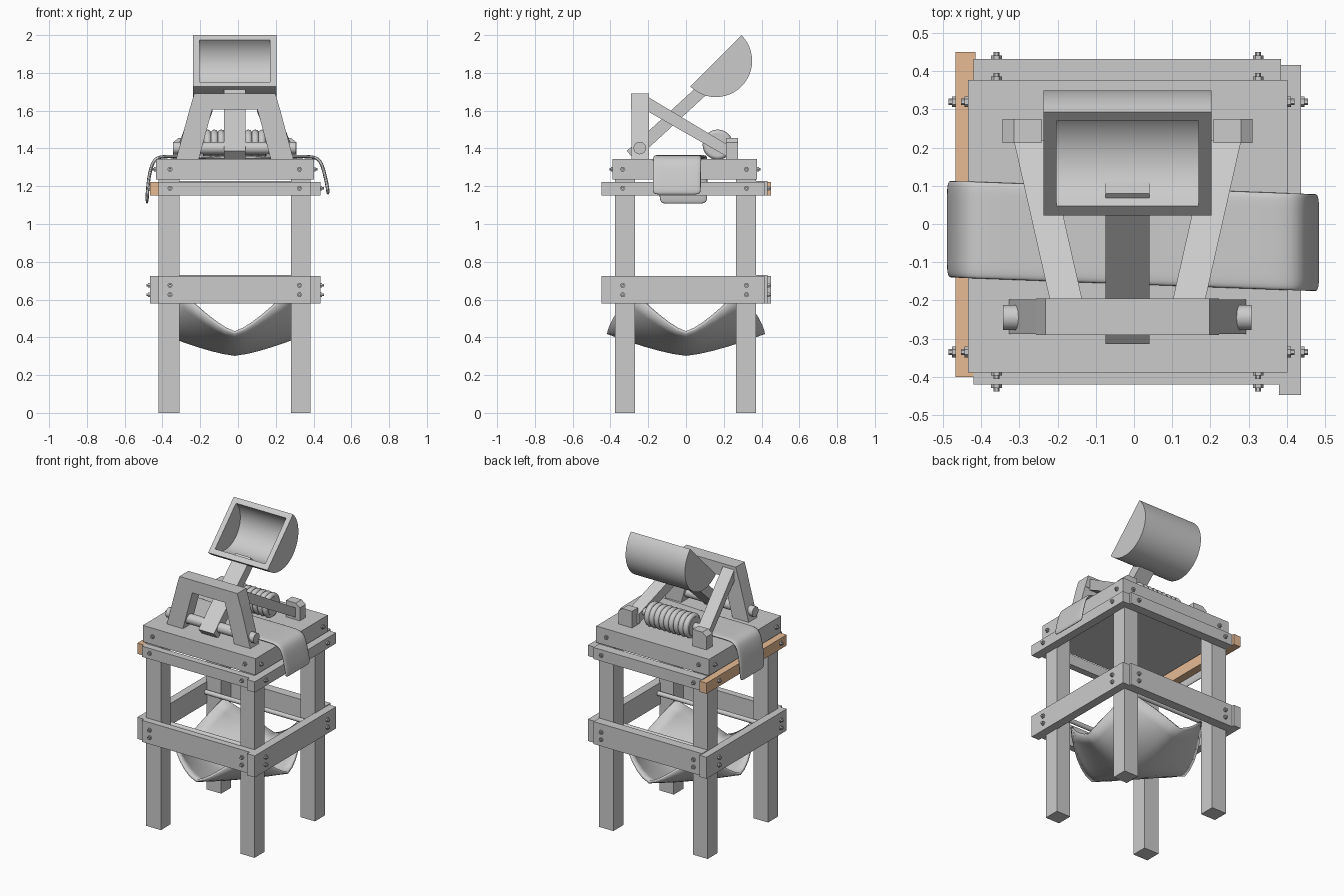
import bpy, bmesh, math
from mathutils import Vector

if "Cube" in bpy.data.objects:
    bpy.data.objects.remove(bpy.data.objects["Cube"])

CX = -0.017  # the whole frame sits slightly left of centre


def make(name, verts, faces, smooth=False):
    me = bpy.data.meshes.new(name)
    me.from_pydata([tuple(v) for v in verts], [], faces)
    bm = bmesh.new()
    bm.from_mesh(me)
    bmesh.ops.recalc_face_normals(bm, faces=bm.faces)
    bm.to_mesh(me)
    bm.free()
    ob = bpy.data.objects.new(name, me)
    bpy.context.collection.objects.link(ob)
    if smooth:
        smooth_angle(ob)
    return ob


def smooth_angle(ob):
    bpy.ops.object.select_all(action='DESELECT')
    ob.select_set(True)
    bpy.context.view_layer.objects.active = ob
    bpy.ops.object.shade_smooth_by_angle(angle=math.radians(35))


def loft(name, a, b, smooth=False):
    n = len(a)
    faces = [tuple(range(n)), tuple(range(2 * n - 1, n - 1, -1))]
    faces += [(i, (i + 1) % n, n + (i + 1) % n, n + i) for i in range(n)]
    return make(name, list(a) + list(b), faces, smooth)


def prism(name, pts, axis, lo, hi, smooth=False):
    # extrude a 2D profile: (y,z) along x or (x,z) along y
    put = (lambda p, t: (t, p[0], p[1])) if axis == 'x' else (lambda p, t: (p[0], t, p[1]))
    return loft(name, [put(p, lo) for p in pts], [put(p, hi) for p in pts], smooth)


def box(name, x0, x1, y0, y1, z0, z1):
    return prism(name, [(x0, z0), (x1, z0), (x1, z1), (x0, z1)], 'y', y0, y1)


def disc(name, c, r, axis, lo, hi, n=32):
    pts = [(c[0] + r * math.cos(2 * math.pi * i / n), c[1] + r * math.sin(2 * math.pi * i / n)) for i in range(n)]
    return prism(name, pts, axis, lo, hi, n > 8)


# four legs
for x0, x1, sx in ((-0.42, -0.31, "left"), (0.28, 0.385, "right")):
    for y0, y1, sy in ((-0.375, -0.27, "front"), (0.265, 0.37, "back")):
        box(f"{sy}_{sx}_leg", x0, x1, y0, y1, 0, 1.235)

# two tiers of rails, the upper left one in brown
for tier, z0, z1 in (("lower", 0.58, 0.725), ("upper", 1.15, 1.222)):
    box(f"{tier}_front_rail", -0.42, 0.38, -0.42, -0.375, z0, z1)
    box(f"{tier}_back_rail", -0.42, 0.385, 0.37, 0.432, z0, z1 + 0.005)
    box(f"{tier}_right_rail", 0.38, 0.437, -0.447, 0.416, z0, z1)
    left = box(f"{tier}_left_rail", -0.467, -0.415, -0.40, 0.45, z0, z1)
wood = bpy.data.materials.new("brown_wood")
wood.diffuse_color = (0.8, 0.5, 0.3, 1)
wood.use_nodes = True
wood.node_tree.nodes["Principled BSDF"].inputs["Base Color"].default_value = wood.diffuse_color
left.data.materials.append(wood)

# platform
box("platform", -0.435, 0.402, -0.388, 0.377, 1.235, 1.345)

# bolts: washer-like head plus smaller tip
for rows, fx0, fx1, fy0, fy1 in (((0.625, 0.675), -0.467, 0.437, -0.42, 0.432),
                                 ((1.19,), -0.467, 0.437, -0.42, 0.432),
                                 ((1.29,), -0.435, 0.402, -0.388, 0.377)):
    for z in rows:
        for r, d in ((0.014, 0.009), (0.008, 0.018)):
            for x in (-0.36, 0.325):
                disc("bolt", (x, z), r, 'y', fy0 - d, fy0, 6)
                disc("bolt", (x, z), r, 'y', fy1, fy1 + d, 6)
            for y in (-0.335, 0.32):
                disc("bolt", (y, z), r, 'x', fx0 - d, fx0, 6)
                disc("bolt", (y, z), r, 'x', fx1, fx1 + d, 6)

# rods holding the sling
for y in (-0.25, 0.25):
    disc("sling_rod", (y, 0.66), 0.015, 'x', -0.42, 0.385, 16)

# hanging cloth sling
N = 12
vs = []
for j in range(N + 1):
    for i in range(N + 1):
        u, v = 2 * i / N - 1, 2 * j / N - 1
        a, b = abs(u) ** 1.35, abs(v) ** 1.35
        vs.append((CX + u * (0.385 - 0.105 * v * v), v * (0.415 - 0.14 * u * u),
                   0.31 + 0.115 * (a + b) + 0.10 * a * b))
fs = [(j * (N + 1) + i, j * (N + 1) + i + 1, (j + 1) * (N + 1) + i + 1, (j + 1) * (N + 1) + i)
      for j in range(N) for i in range(N)]
sling = make("cloth_sling", vs, fs, True)
m = sling.modifiers.new("thickness", 'SOLIDIFY')
m.thickness, m.offset = 0.016, 0

# A-shaped upright frame
for s, side in ((-1, "left"), (1, "right")):
    prism(f"{side}_upright", [(CX + s * x, z) for x, z in
          ((0.31, 1.345), (0.19, 1.345), (0.12, 1.605), (0.24, 1.605))], 'y', -0.288, -0.197)
    # sloping brace and its foot block
    def quad(xi, xo, y, z0, z1):
        return [(CX + s * xi, y, z0), (CX + s * xo, y, z0), (CX + s * xo, y, z1), (CX + s * xi, y, z1)]
    loft(f"{side}_brace", quad(0.118, 0.203, -0.20, 1.595, 1.672), quad(0.213, 0.298, 0.22, 1.355, 1.42))
    prism(f"{side}_brace_block", [(CX + s * x, z) for x, z in
          ((0.225, 1.345), (0.327, 1.345), (0.327, 1.432), (0.297, 1.456), (0.225, 1.456))], 'y', 0.212, 0.275)
prism("top_crossbeam", [(CX - 0.24, 1.605), (CX + 0.24, 1.605), (CX + 0.215, 1.69), (CX - 0.215, 1.69)],
      'y', -0.29, -0.195)
disc("pivot_axle", (-0.245, 1.402), 0.033, 'x', -0.343, 0.308)

# throwing arm
prism("throwing_arm", [(-0.314, 1.386), (-0.268, 1.338), (0.125, 1.70), (0.08, 1.747)], 'x', -0.074, 0.04)

# half-round scoop: open shell plus two end walls
def arc(r, n=24):
    return [(0.158 + r * math.cos(math.radians(45 - 180 * i / n)),
             1.864 + r * math.sin(math.radians(45 - 180 * i / n))) for i in range(n + 1)]
X0, X1, T = -0.237, 0.203, 0.034
outer, inner = arc(0.192), arc(0.157)
n = len(outer)
verts, faces = [], []
for pts, x in ((outer, X0), (outer, X1), (inner, X0 + T), (inner, X1 - T)):
    verts += [(x, y, z) for y, z in pts]
for i in range(n - 1):
    faces += [(i, i + 1, n + i + 1, n + i), (2 * n + i, 3 * n + i, 3 * n + i + 1, 2 * n + i + 1)]
faces += [tuple(range(k * n, (k + 1) * n)) for k in range(4)]
faces += [(0, n, 3 * n, 2 * n), (n - 1, 2 * n - 1, 4 * n - 1, 3 * n - 1),
          (0, n - 1, 3 * n - 1, 2 * n), (n, 2 * n - 1, 4 * n - 1, 3 * n)]
make("scoop", verts, faces, True)

# rope spool behind the arm
Y, Z = 0.168, 1.420
disc("spool_core", (Y, Z), 0.062, 'x', -0.185, 0.150)
disc("spool_axle", (Y, Z), 0.025, 'x', -0.26, 0.226)
for k in range(9):
    bpy.ops.mesh.primitive_torus_add(location=(-0.017 + (k - 4) * 0.036, Y, Z), rotation=(0, math.pi / 2, 0),
                                     major_radius=0.060, minor_radius=0.020,
                                     major_segments=32, minor_segments=12)
    bpy.context.object.name = "rope_turn"
    smooth_angle(bpy.context.object)

# blanket draped across the platform
path = [(-0.482, 1.105), (-0.48, 1.17), (-0.472, 1.25), (-0.455, 1.32), (-0.43, 1.356), (-0.36, 1.358),
        (-0.15, 1.352), (0.15, 1.352), (0.34, 1.358), (0.415, 1.356), (0.445, 1.32), (0.462, 1.25),
        (0.475, 1.19), (0.477, 1.155)]
M = 5
vs = []
for k, (x, z) in enumerate(path):
    t = (x + 0.48) / 0.96
    y0, y1 = -0.142 - 0.036 * t, 0.115 - 0.035 * t
    for j in range(M + 1):
        vs.append((x, y0 + (y1 - y0) * j / M, z))
fs = [(k * (M + 1) + j, k * (M + 1) + j + 1, (k + 1) * (M + 1) + j + 1, (k + 1) * (M + 1) + j)
      for k in range(len(path) - 1) for j in range(M)]
cloth = make("draped_blanket", vs, fs)
m = cloth.modifiers.new("thickness", 'SOLIDIFY')
m.thickness, m.offset = 0.018, 0
cloth.modifiers.new("soften", 'SUBSURF').levels = 2
cloth.modifiers["soften"].render_levels = 2
for p in cloth.data.polygons:
    p.use_smooth = True
